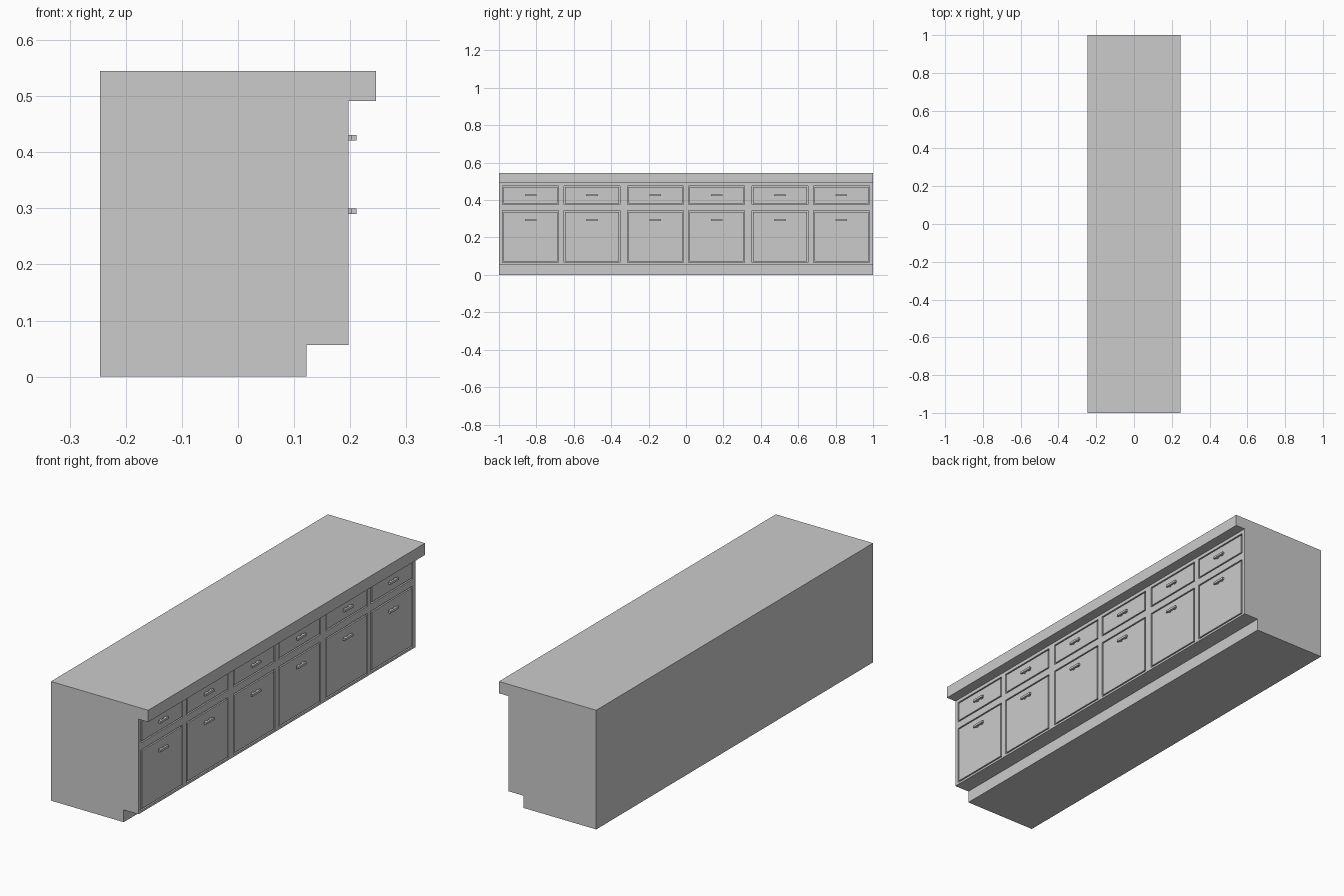
import bpy, bmesh
from mathutils import Matrix, Vector

if "Cube" in bpy.data.objects:
    bpy.data.objects.remove(bpy.data.objects["Cube"])

FACE = 0.197      # x of the cabinet front
DEPTH = 0.010     # depth of the gaps around doors and drawers
GAP = 0.006       # width of those gaps


def add_box(bm, x0, x1, y0, y1, z0, z1):
    size = Vector((x1 - x0, y1 - y0, z1 - z0))
    mid = Vector((x0 + x1, y0 + y1, z0 + z1)) / 2
    bmesh.ops.create_cube(bm, size=1.0,
                          matrix=Matrix.Translation(mid) @ Matrix.Diagonal((*size, 1)))


def finish(bm, name):
    bmesh.ops.recalc_face_normals(bm, faces=bm.faces)
    mesh = bpy.data.meshes.new(name)
    bm.to_mesh(mesh)
    bm.free()
    obj = bpy.data.objects.new(name, mesh)
    bpy.context.collection.objects.link(obj)
    return obj


# Carcass: side profile with worktop overhang and toe kick, extruded along y
profile = [(-0.246, 0), (0.122, 0), (0.122, 0.056), (FACE, 0.056),
           (FACE, 0.491), (0.246, 0.491), (0.246, 0.545), (-0.246, 0.545)]
bm = bmesh.new()
side = bm.faces.new([bm.verts.new((x, -1, z)) for x, z in profile])
ext = bmesh.ops.extrude_face_region(bm, geom=[side])
bmesh.ops.translate(bm, vec=(0, 2, 0),
                    verts=[v for v in ext["geom"] if isinstance(v, bmesh.types.BMVert)])
carcass = finish(bm, "cabinet_body")

# Three double cabinets, each column with a drawer above a door
columns = [unit * 2 / 3 + s * 0.164 for unit in (-1, 0, 1) for s in (-1, 1)]
fronts = {"drawer": (0.376, 0.476, 0.426), "door": (0.066, 0.343, 0.295)}
HALF = 0.150

openings = bmesh.new()
for i, y in enumerate(columns, 1):
    for kind, (z0, z1, zh) in fronts.items():
        # Opening in the face frame
        add_box(openings, FACE - DEPTH, FACE + 0.02, y - HALF, y + HALF, z0, z1)
        # Flush panel set inside the opening
        bm = bmesh.new()
        add_box(bm, FACE - DEPTH, FACE, y - HALF + GAP, y + HALF - GAP,
                z0 + GAP, z1 - GAP)
        finish(bm, f"{kind}_{i}")
        # Pull handle: bar on two short posts
        bm = bmesh.new()
        add_box(bm, 0.202, 0.211, y - 0.031, y + 0.031, zh - 0.005, zh + 0.005)
        for s in (-1, 1):
            add_box(bm, FACE - 0.001, 0.202, y + s * 0.016 - 0.005,
                    y + s * 0.016 + 0.005, zh - 0.005, zh + 0.005)
        finish(bm, f"{kind}_handle_{i}")

# Cut the openings out of the carcass
cutter = finish(openings, "opening_cutter")
cutter.hide_render = True
cutter.hide_set(True)
cut = carcass.modifiers.new("openings", 'BOOLEAN')
cut.operation = 'DIFFERENCE'
cut.solver = 'EXACT'
cut.object = cutter
